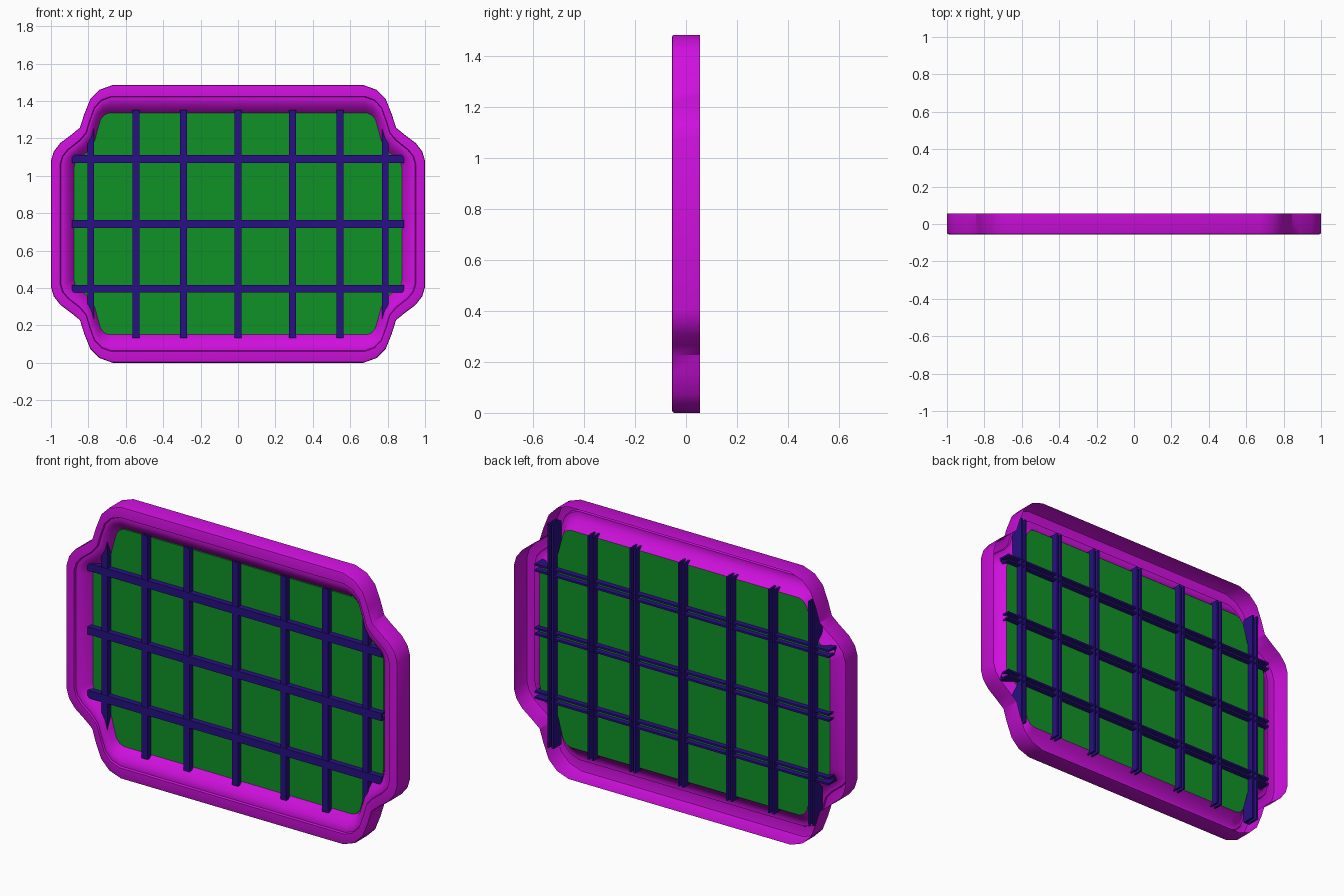
import bpy, bmesh, math

cube = bpy.data.objects.get("Cube")
if cube:
    bpy.data.objects.remove(cube, do_unlink=True)

MID_Z = 0.7425


def material(name, rgb):
    m = bpy.data.materials.new(name)
    m.use_nodes = True
    m.diffuse_color = (*rgb, 1)
    m.node_tree.nodes["Principled BSDF"].inputs["Base Color"].default_value = (*rgb, 1)
    return m


MAGENTA = material("magenta", (0.62, 0.005, 0.72))
GREEN = material("green", (0.005, 0.29, 0.02))
BLUE = material("dark blue", (0.021, 0.005, 0.23))


def finish(name, bm, mat, smooth=False):
    bmesh.ops.recalc_face_normals(bm, faces=bm.faces)
    mesh = bpy.data.meshes.new(name)
    bm.to_mesh(mesh)
    bm.free()
    mesh.materials.append(mat)
    ob = bpy.data.objects.new(name, mesh)
    bpy.context.collection.objects.link(ob)
    if smooth:
        bpy.ops.object.select_all(action='DESELECT')
        ob.select_set(True)
        bpy.context.view_layer.objects.active = ob
        bpy.ops.object.shade_smooth_by_angle(angle=math.radians(32))
    return ob


def full_loop(quarter):
    """Mirror one corner (x, height above the middle) into a closed outline."""
    q = quarter
    return (q + [(x, -z) for x, z in reversed(q)]
            + [(-x, -z) for x, z in q] + [(-x, z) for x, z in reversed(q)])


# Corner outlines with matching points, relative to the middle height
outer = full_loop([(x, z - MID_Z) for x, z in [
    (0.67, 1.485), (0.74, 1.46), (0.79, 1.41), (0.822, 1.33), (0.845, 1.257),
    (0.89, 1.22), (0.95, 1.175), (0.985, 1.13), (1.0, 1.08)]])
inner = full_loop([(x, z - MID_Z) for x, z in [
    (0.69, 1.335), (0.715, 1.325), (0.735, 1.30), (0.752, 1.24), (0.765, 1.19),
    (0.785, 1.145), (0.85, 1.09), (0.87, 1.07), (0.877, 1.04)]])

# Frame: an open-backed shell, section given as (inward distance, y)
section = [(0, 0.055), (0, -0.047), (0.003, -0.053), (0.01, -0.055),
           (0.06, -0.055), (0.065, -0.045), (0.08, -0.045),
           (0.10, -0.037), (0.125, -0.02), (0.15, 0.01)]
bm = bmesh.new()
rings = []
for d, y in section:
    t = d / 0.15
    rings.append([bm.verts.new((a[0] + (b[0] - a[0]) * t, y,
                                MID_Z + a[1] + (b[1] - a[1]) * t))
                  for a, b in zip(outer, inner)])
for r0, r1 in zip(rings, rings[1:]):
    for i in range(len(r0)):
        j = (i + 1) % len(r0)
        bm.faces.new((r0[i], r0[j], r1[j], r1[i]))
finish("window_frame", bm, MAGENTA, smooth=True)


def prism(name, points, offset, mat):
    """Extrude a closed outline of 3D points along an offset."""
    bm = bmesh.new()
    face = bm.faces.new([bm.verts.new(p) for p in points])
    new = bmesh.ops.extrude_face_region(bm, geom=[face], use_keep_orig=True)
    moved = [g for g in new["geom"] if isinstance(g, bmesh.types.BMVert)]
    bmesh.ops.translate(bm, verts=moved, vec=offset)
    return finish(name, bm, mat)


# Pane
prism("pane", [(x, 0.002, MID_Z + z) for x, z in inner], (0, 0.008, 0), GREEN)


# Glazing bars: channels whose two flanges pass back through the pane
def channel(half, front, back):
    side = [(half, front), (half, back), (half - 0.01, back), (half - 0.01, front + 0.01)]
    return side + [(-u, y) for u, y in reversed(side)]


for i, x in enumerate((-0.787, -0.545, -0.292, 0, 0.292, 0.545, 0.787)):
    prism(f"vertical_bar_{i + 1}",
          [(x + u, y, MID_Z - 0.61) for u, y in channel(0.018, -0.027, 0.045)],
          (0, 0, 1.22), BLUE)
for i, dz in enumerate((-0.347, 0, 0.347)):
    prism(f"horizontal_bar_{i + 1}",
          [(-0.887, y, MID_Z + dz + u) for u, y in channel(0.021, -0.029, 0.038)],
          (1.774, 0, 0), BLUE)
